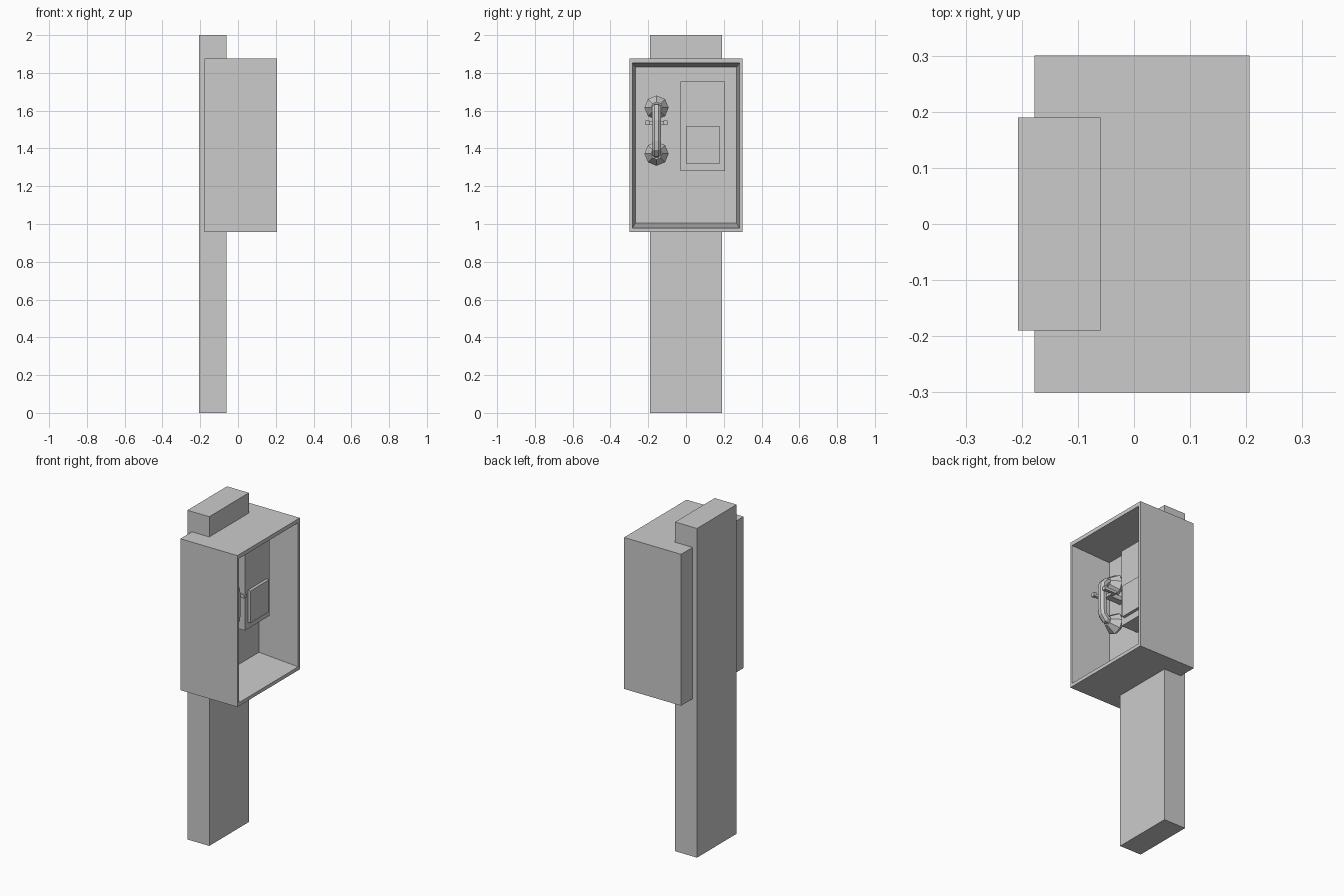
import bpy, bmesh, math
from mathutils import Matrix

if "Cube" in bpy.data.objects:
    bpy.data.objects.remove(bpy.data.objects["Cube"])


def finish(bm, name):
    bmesh.ops.recalc_face_normals(bm, faces=bm.faces)
    mesh = bpy.data.meshes.new(name)
    bm.to_mesh(mesh)
    bm.free()
    obj = bpy.data.objects.new(name, mesh)
    bpy.context.collection.objects.link(obj)
    return obj


def box(name, x, y, z):
    bm = bmesh.new()
    bmesh.ops.create_cube(bm, size=1)
    for v in bm.verts:
        for i, (lo, hi) in enumerate((x, y, z)):
            v.co[i] = hi if v.co[i] > 0 else lo
    return finish(bm, name)


def loft(name, sections, cap_start=True, cap_end=True):
    """Skin a list of matching point loops."""
    bm = bmesh.new()
    rings = [[bm.verts.new(p) for p in s] for s in sections]
    n = len(rings[0])
    for a, b in zip(rings, rings[1:]):
        for i in range(n):
            j = (i + 1) % n
            bm.faces.new((a[i], a[j], b[j], b[i]))
    if cap_start:
        bm.faces.new(rings[0])
    if cap_end:
        bm.faces.new(rings[-1])
    return finish(bm, name)


def rect(x, half_y, z0, z1):
    return [(x, -half_y, z0), (x, half_y, z0), (x, half_y, z1), (x, -half_y, z1)]


def octagon(x, r, y, z):
    return [(x, y + r * math.sin(i * math.pi / 4), z + r * math.cos(i * math.pi / 4))
            for i in range(8)]


HY = -0.156    # handset centre line
WALL = -0.047  # inner back wall

# post
box("post", (-0.207, -0.06), (-0.19, 0.19), (0, 2))

# open housing: back, outer walls, rim, tapering recess
loft("housing", [rect(-0.177, 0.3, 0.957, 1.877),
                 rect(0.206, 0.3, 0.957, 1.877),
                 rect(0.206, 0.284, 0.978, 1.853),
                 rect(WALL, 0.268, 1.005, 1.83)])

# phone body and its raised panel
box("phone_body", (WALL - 0.01, 0.066), (-0.028, 0.207), (1.28, 1.755))
box("front_panel", (0.06, 0.084), (0, 0.18), (1.32, 1.515))

# ear and mouth cups
for name, z, lean in (("ear_cup", 1.616, -1), ("mouth_cup", 1.372, 1)):
    loft(name, [octagon(-0.012, 0.055, HY, z + 0.004 * lean),
                octagon(0.008, 0.064, HY, z),
                octagon(0.06, 0.03, HY, z)])

# curved handle, eight-sided
path = [(0.03, 1.618), (0.072, 1.612), (0.092, 1.59), (0.098, 1.55),
        (0.098, 1.44), (0.092, 1.4), (0.072, 1.377), (0.03, 1.37)]
sections = []
for i, (x, z) in enumerate(path):
    xa, za = path[max(i - 1, 0)]
    xb, zb = path[min(i + 1, len(path) - 1)]
    a = math.atan2(zb - za, xb - xa)
    nx, nz = -math.sin(a), math.cos(a)
    ring = []
    for k in range(8):
        t = (k + 0.5) * math.pi / 4
        u, w = 0.027 * math.cos(t), 0.024 * math.sin(t)
        ring.append((x + nx * w, HY + u, z + nz * w))
    sections.append(ring)
loft("handset_handle", sections)

# forked cradle hook
box("cradle_arm", (WALL - 0.01, 0.05), (HY - 0.02, HY + 0.02), (1.522, 1.55))
box("cradle_crossbar", (0.04, 0.06), (HY - 0.055, HY + 0.055), (1.527, 1.545))
for side, s in (("left", -1), ("right", 1)):
    c = HY + s * 0.047
    box("cradle_prong_" + side, (0.05, 0.115), (c - 0.008, c + 0.008), (1.527, 1.545))
    box("cradle_tip_" + side, (0.108, 0.125), (c - 0.011, c + 0.011), (1.525, 1.548))
